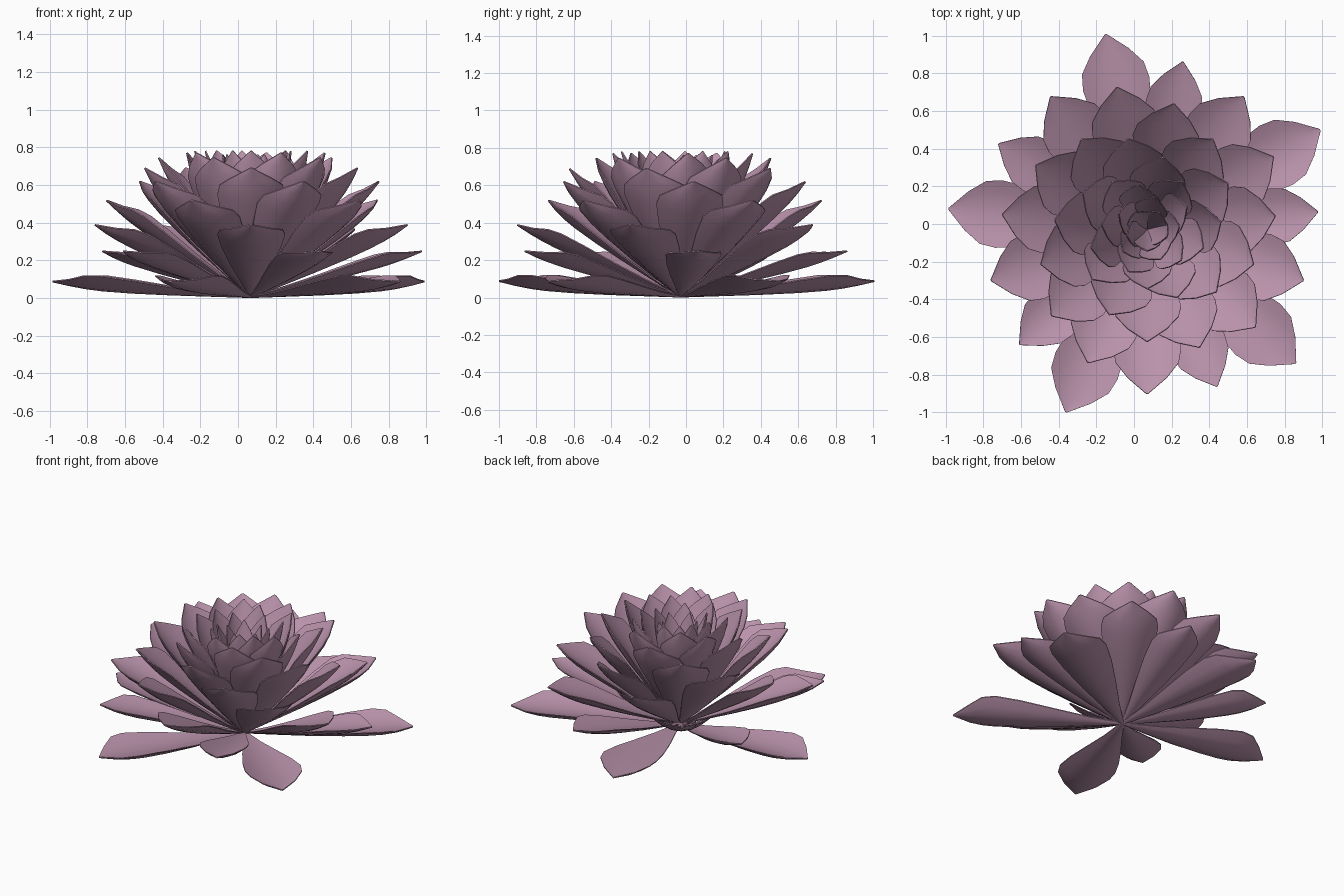
import bpy, bmesh, math, random

random.seed(4)
cube = bpy.data.objects.get("Cube")
if cube:
    bpy.data.objects.remove(cube, do_unlink=True)

# Dusty pink for every petal
pink = bpy.data.materials.new("dusty_pink")
pink.use_nodes = True
colour = (0.49, 0.29, 0.41, 1)
pink.diffuse_color = colour
pink.node_tree.nodes["Principled BSDF"].inputs["Base Color"].default_value = colour

CENTRE = (0.07, -0.03, 0.012)
# Half outline of a petal: fraction of length, of half width, of thickness
OUTLINE = [(0, 0.06, 0.2), (0.2, 0.32, 0.5), (0.4, 0.62, 0.8), (0.6, 0.88, 1),
           (0.75, 1, 1), (0.83, 0.93, 0.85), (0.91, 0.58, 0.55), (1, 0.03, 0.1)]
COLUMNS = 6
RIM = 0.006


def petal_mesh(name, length, half_width, cup, thickness):
    """Cupped, pointed petal along +x, fleshy in the middle and thin at the rim."""
    bm = bmesh.new()
    loops = []
    for t, w, fat in OUTLINE:
        upper, lower = [], []
        for c in range(COLUMNS + 1):
            s = 2 * c / COLUMNS - 1
            y = s * w * half_width
            z = cup * (s * w) ** 2
            depth = RIM + thickness * fat * (1 - s * s)
            upper.append(bm.verts.new((t * length, y, z)))
            lower.append(bm.verts.new((t * length, y, z - depth)))
        loops.append(upper + lower[::-1])
    for a, b in zip(loops, loops[1:]):
        for c in range(len(a)):
            bm.faces.new((a[c - 1], b[c - 1], b[c], a[c]))
    bm.faces.new(loops[0])
    bm.faces.new(loops[-1])
    bmesh.ops.recalc_face_normals(bm, faces=bm.faces)
    mesh = bpy.data.meshes.new(name)
    bm.to_mesh(mesh)
    bm.free()
    mesh.materials.append(pink)
    return mesh


# Tip radius, tip height and half width of each ring, from outside inwards
RINGS = [(1.06, 0.08, 0.18), (0.91, 0.24, 0.15), (0.87, 0.38, 0.18),
         (0.77, 0.51, 0.18), (0.68, 0.61, 0.18), (0.59, 0.68, 0.18),
         (0.49, 0.735, 0.17), (0.39, 0.76, 0.15), (0.31, 0.77, 0.13),
         (0.24, 0.77, 0.11), (0.17, 0.75, 0.09), (0.11, 0.72, 0.07)]

# Five petals per ring, each ring turned a third of a gap from the last
for i, (radius, height, half_width) in enumerate(RINGS):
    name = "outer_petal" if i < 3 else "middle_petal" if i < 8 else "inner_petal"
    mesh = petal_mesh(name, math.hypot(radius, height), half_width,
                      0.27 * half_width, 0.17 * half_width)
    pitch = math.atan2(height, radius)
    twist = 0 if i < 7 else 0.3
    for k in range(5):
        petal = bpy.data.objects.new(f"{name}_{i + 1}_{k + 1}", mesh)
        petal.location = CENTRE
        petal.rotation_euler = (random.uniform(-twist, twist), -pitch,
                                math.radians(102 - 24 * i + 72 * k))
        bpy.context.collection.objects.link(petal)
    # Smooth blades with crisp rims
    bpy.ops.object.select_all(action="DESELECT")
    petal.select_set(True)
    bpy.context.view_layer.objects.active = petal
    bpy.ops.object.shade_smooth_by_angle(angle=math.radians(40))
